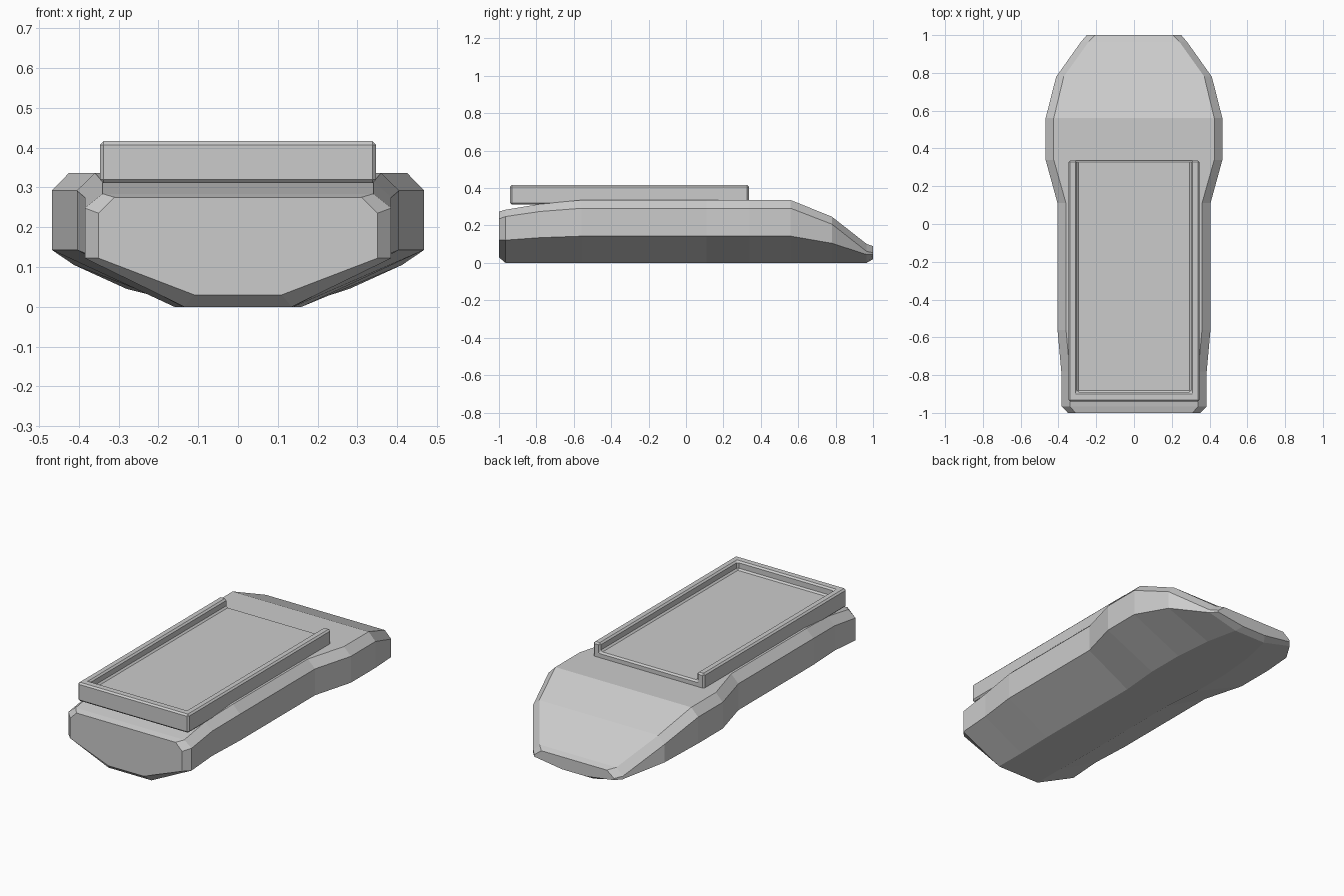
import bpy, bmesh

if "Cube" in bpy.data.objects:
    bpy.data.objects.remove(bpy.data.objects["Cube"])


def make_object(name, bm):
    bmesh.ops.recalc_face_normals(bm, faces=bm.faces)
    mesh = bpy.data.meshes.new(name)
    bm.to_mesh(mesh)
    bm.free()
    obj = bpy.data.objects.new(name, mesh)
    bpy.context.collection.objects.link(obj)
    return obj


def box(name, x, y, z):
    bm = bmesh.new()
    bmesh.ops.create_cube(bm, size=1)
    for v in bm.verts:
        v.co = [r[0] + (c + 0.5) * (r[1] - r[0]) for r, c in zip((x, y, z), v.co)]
    return make_object(name, bm)


# Hull: eight-sided sections lofted from front to back
# y, bottom half width, bottom z, side half width, side low z, side high z, top half width, top z
stations = [
    (-1.00, 0.11, 0.03, 0.35, 0.122, 0.235, 0.31, 0.275),
    (-0.965, 0.135, 0, 0.385, 0.122, 0.248, 0.34, 0.284),
    (-0.78, 0.135, 0, 0.385, 0.135, 0.275, 0.34, 0.315),
    (-0.56, 0.14, 0, 0.405, 0.143, 0.292, 0.36, 0.336),
    (0.11, 0.14, 0, 0.405, 0.143, 0.292, 0.36, 0.336),
    (0.34, 0.16, 0, 0.468, 0.143, 0.292, 0.425, 0.336),
    (0.56, 0.16, 0, 0.468, 0.143, 0.292, 0.425, 0.336),
    (0.78, 0.14, 0, 0.412, 0.105, 0.207, 0.372, 0.247),
    (0.965, 0.10, 0, 0.28, 0.045, 0.062, 0.24, 0.102),
    (1.00, 0.075, 0.02, 0.25, 0.045, 0.055, 0.205, 0.09),
]
bm = bmesh.new()
rings = []
for y, bx, bz, sx, low, high, tx, tz in stations:
    half = [(bx, bz), (sx, low), (sx, high), (tx, tz)]
    loop = half + [(-x, z) for x, z in reversed(half)]
    rings.append([bm.verts.new((x, y, z)) for x, z in loop])
for a, b in zip(rings, rings[1:]):
    for i in range(8):
        j = (i + 1) % 8
        bm.faces.new((a[i], a[j], b[j], b[i]))
bm.faces.new(rings[0])
bm.faces.new(rings[-1])
make_object("hull", bm)

# Tray on top: recessed, walled on three sides, open at the back
tray = box("tray", (-0.347, 0.347), (-0.94, 0.336), (0.311, 0.416))
cutter = box("tray_cutter", (-0.302, 0.302), (-0.89, 0.6), (0.368, 0.6))
cutter.hide_render = True
cutter.hide_viewport = True
cut = tray.modifiers.new("recess", 'BOOLEAN')
cut.operation = 'DIFFERENCE'
cut.solver = 'EXACT'
cut.object = cutter
bevel = tray.modifiers.new("chamfer", 'BEVEL')
bevel.width = 0.009
bevel.segments = 1
bevel.limit_method = 'ANGLE'
